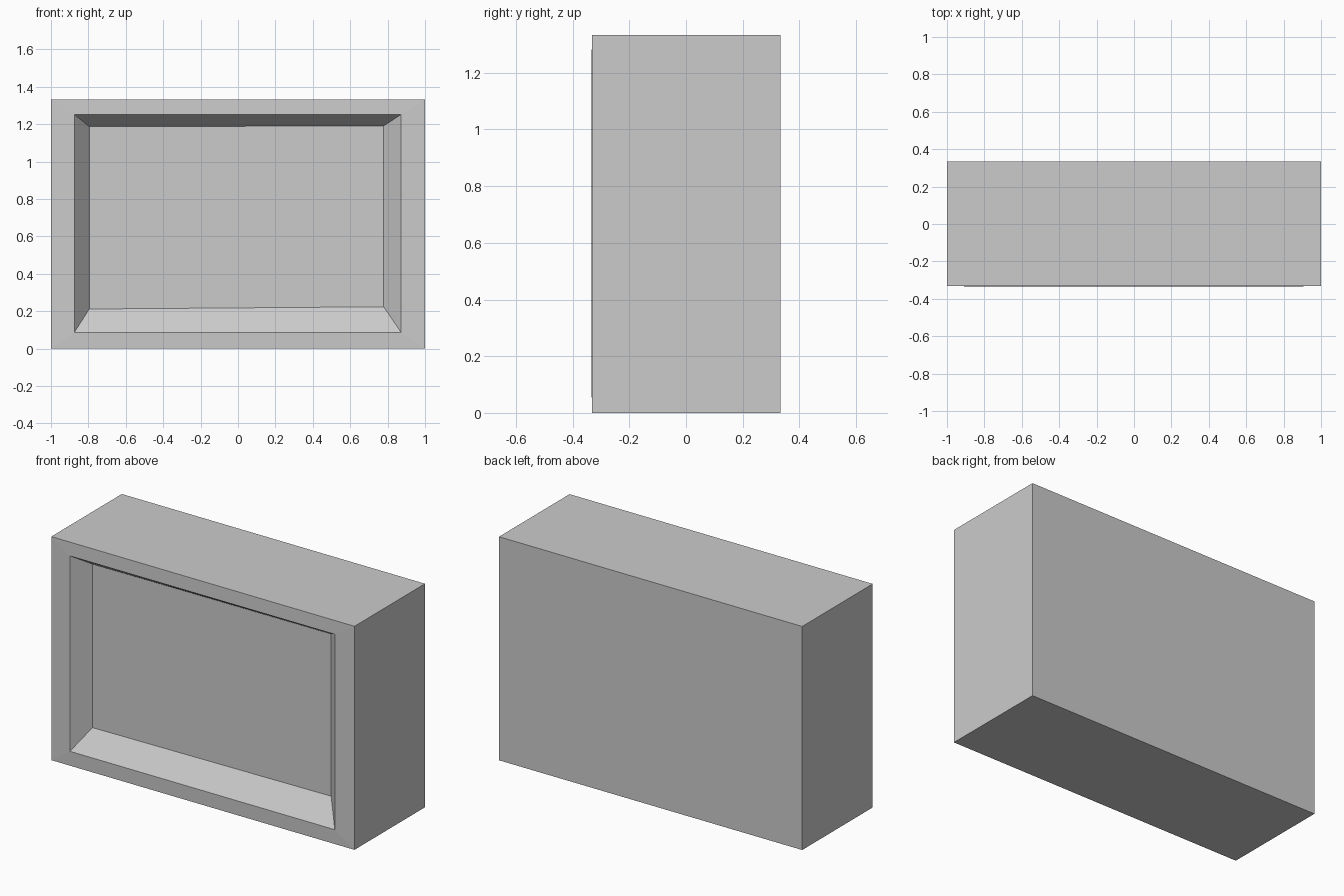
import bpy, bmesh

if "Cube" in bpy.data.objects:
    bpy.data.objects.remove(bpy.data.objects["Cube"])

# Outer box
bm = bmesh.new()
bmesh.ops.create_cube(bm, size=1)
for v in bm.verts:
    v.co = (v.co.x * 2, 0.3335 if v.co.y > 0 else -0.331, (v.co.z + 0.5) * 1.333)
bm.normal_update()
front = min(bm.faces, key=lambda f: f.normal.y)


def place(face, y, left, right):
    """Move a front-facing quad's corners; each side is (x, bottom z, top z)."""
    for v in face.verts:
        x, bottom, top = left if v.co.x < 0 else right
        v.co = (x, y, top if v.co.z > 0.667 else bottom)


# Slightly raised frame opening
bmesh.ops.inset_individual(bm, faces=[front], thickness=0.08)
place(front, -0.3335, (-0.875, 0.087, 1.252), (0.872, 0.087, 1.252))

# Sloped bezel and recessed screen panel
bmesh.ops.inset_individual(bm, faces=[front], thickness=0.08)
place(front, -0.235, (-0.795, 0.212, 1.187), (0.779, 0.224, 1.191))

bmesh.ops.recalc_face_normals(bm, faces=bm.faces)
mesh = bpy.data.meshes.new("recessed_box")
bm.to_mesh(mesh)
bm.free()
box = bpy.data.objects.new("recessed_box", mesh)
bpy.context.collection.objects.link(box)
